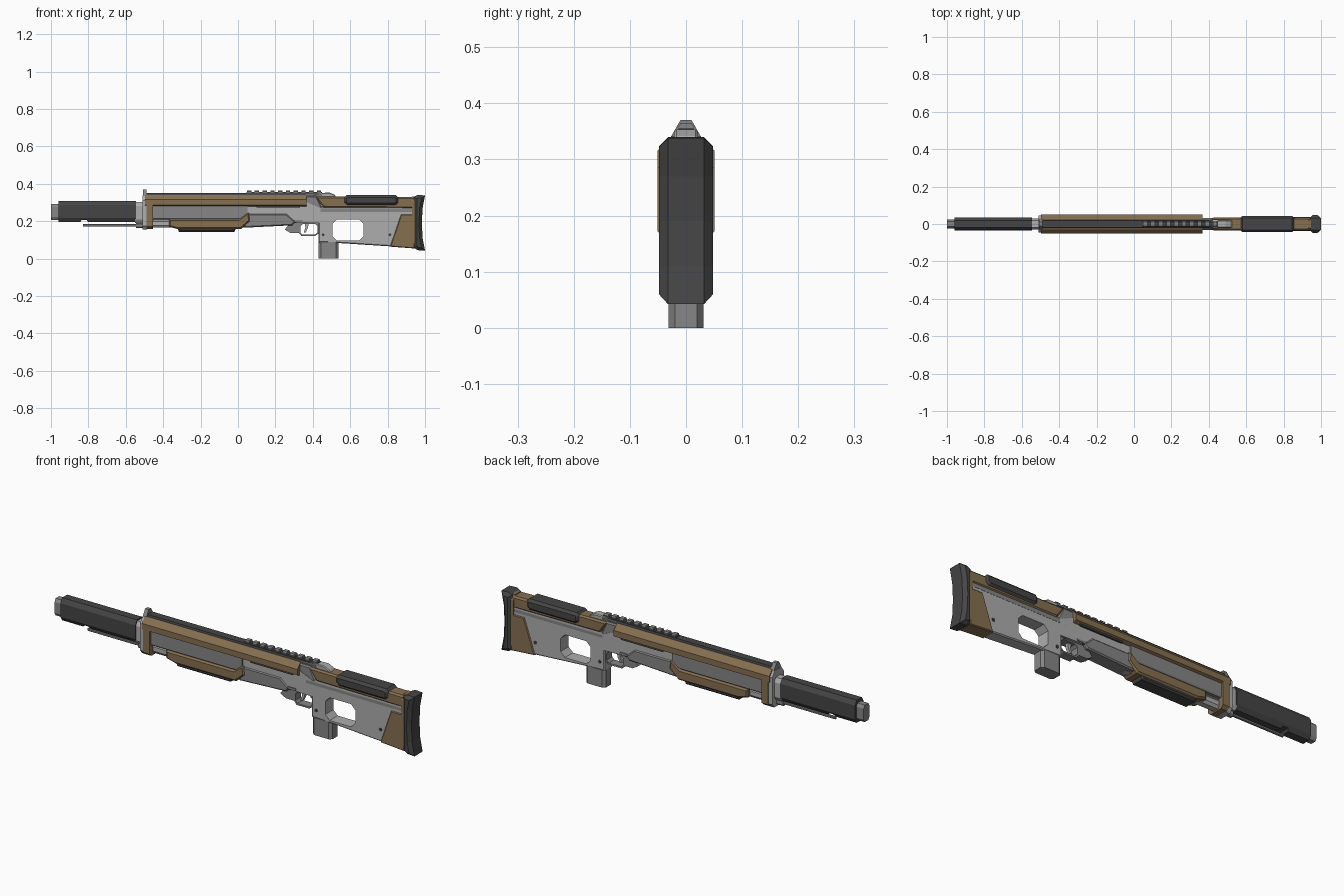
import bpy, bmesh, math
from mathutils import Vector


def material(name, r, g, b):
    m = bpy.data.materials.new(name)
    m.diffuse_color = (r, g, b, 1)
    return m


LIGHT = material("light_grey", 0.42, 0.42, 0.42)
MID = material("mid_grey", 0.24, 0.24, 0.24)
DARK = material("dark_grey", 0.06, 0.06, 0.06)
BROWN = material("brown", 0.24, 0.16, 0.08)


def finish(name, bm, mat):
    bmesh.ops.recalc_face_normals(bm, faces=bm.faces)
    me = bpy.data.meshes.new(name)
    bm.to_mesh(me)
    bm.free()
    me.materials.append(mat)
    ob = bpy.data.objects.new(name, me)
    bpy.context.collection.objects.link(ob)
    return ob


def side(name, pts, half, mat, chamfer=0.0, y=0.0):
    """Side outline (x, z) extruded across y, with chamfered side rims."""
    bm = bmesh.new()
    f = bm.faces.new([bm.verts.new((x, y - half, z)) for x, z in pts])
    ext = bmesh.ops.extrude_face_region(bm, geom=[f])
    new = [v for v in ext["geom"] if isinstance(v, bmesh.types.BMVert)]
    bmesh.ops.translate(bm, verts=new, vec=(0, 2 * half, 0))
    if chamfer:
        rim = [e for e in bm.edges if abs(e.verts[0].co.y - e.verts[1].co.y) < 1e-6]
        bmesh.ops.bevel(bm, geom=rim, offset=chamfer, segments=1, affect='EDGES', profile=0.5)
    return finish(name, bm, mat)


def along(name, half_profile, x0, x1, mat):
    """Mirrored cross-section (y, z), listed top to bottom, run along x."""
    loop = half_profile + [(-y, z) for y, z in reversed(half_profile)]
    bm = bmesh.new()
    f = bm.faces.new([bm.verts.new((x0, y, z)) for y, z in loop])
    ext = bmesh.ops.extrude_face_region(bm, geom=[f])
    new = [v for v in ext["geom"] if isinstance(v, bmesh.types.BMVert)]
    bmesh.ops.translate(bm, verts=new, vec=(x1 - x0, 0, 0))
    return finish(name, bm, mat)


def octa(z0, z1, w, cy, cz):
    return [(w - cy, z1), (w, z1 - cz), (w, z0 + cz), (w - cy, z0)]


def rect(x0, x1, z0, z1):
    return [(x0, z0), (x1, z0), (x1, z1), (x0, z1)]


def oct_rect(x0, x1, z0, z1, c):
    return [(x0 + c, z0), (x1 - c, z0), (x1, z0 + c), (x1, z1 - c),
            (x1 - c, z1), (x0 + c, z1), (x0, z1 - c), (x0, z0 + c)]


def cut(ob, cutter):
    cutter.hide_render = True
    cutter.display_type = 'WIRE'
    mod = ob.modifiers.new("cut", 'BOOLEAN')
    mod.operation = 'DIFFERENCE'
    mod.solver = 'EXACT'
    mod.object = cutter


# Muzzle end
along("muzzle_tip", octa(0.207, 0.292, 0.023, 0.009, 0.015), -1.0, -0.95, MID)
brake = along("muzzle_shroud", octa(0.195, 0.308, 0.034, 0.014, 0.022), -0.96, -0.545, DARK)
cut(brake, side("muzzle_notch_cutter",
                [(-0.855, 0.18), (-0.79, 0.18), (-0.81, 0.207), (-0.835, 0.207)], 0.06, DARK))
along("muzzle_collar", octa(0.19, 0.302, 0.03, 0.012, 0.02), -0.55, -0.505, LIGHT)
along("barrel", octa(0.205, 0.29, 0.026, 0.01, 0.018), -0.545, 0.05, MID)

# Rod below the muzzle
along("cleaning_rod", octa(0.171, 0.184, 0.0065, 0.003, 0.003), -0.83, -0.5, MID)
along("rod_mount", octa(0.163, 0.192, 0.012, 0.005, 0.006), -0.545, -0.5, MID)

# Front plate and sight
along("front_plate", [(0.026, 0.338), (0.046, 0.31), (0.046, 0.175), (0.03, 0.155)], -0.51, -0.487, LIGHT)
along("front_sight", [(0.01, 0.37), (0.03, 0.335)], -0.508, -0.488, MID)

# Upper shroud: brown cover, front leg, inner walls, top strip
along("upper_cover", [(0.024, 0.341), (0.03, 0.339), (0.051, 0.315), (0.051, 0.286), (0.03, 0.276)],
      -0.497, 0.365, BROWN)
along("front_leg", [(0.051, 0.3), (0.051, 0.172), (0.035, 0.158)], -0.49, -0.455, BROWN)
along("side_wall", octa(0.212, 0.29, 0.039, 0.004, 0.006), -0.47, 0.05, MID)
along("top_strip", [(0.019, 0.35), (0.023, 0.337)], -0.488, 0.45, DARK)

# Sight rail with teeth, and the ramp behind it
along("rail_base", [(0.012, 0.355), (0.015, 0.346)], 0.045, 0.45, DARK)
for i in range(10):
    x = 0.048 + i * 0.0415
    along(f"rail_tooth_{i + 1}", [(0.01, 0.364), (0.015, 0.358), (0.013, 0.349)], x, x + 0.023, MID)
side("rear_ramp", [(0.36, 0.325), (0.53, 0.325), (0.515, 0.342), (0.49, 0.353), (0.36, 0.348)], 0.021, LIGHT, 0.004)

# Magazine tube and sliding grip
along("magazine_tube", octa(0.165, 0.212, 0.024, 0.01, 0.013), -0.5, 0.06, LIGHT)
side("slide_grip", [(-0.37, 0.17), (-0.32, 0.157), (0.015, 0.157), (0.065, 0.2), (0.06, 0.243),
                    (0.045, 0.243), (0.005, 0.212), (-0.37, 0.212)], 0.044, BROWN, 0.008)
side("slide_grip_pad", [(-0.325, 0.165), (-0.315, 0.142), (-0.02, 0.142), (-0.01, 0.165)], 0.036, DARK, 0.007)

# Receiver
side("receiver", [(0.04, 0.2), (0.44, 0.19), (0.44, 0.27), (0.37, 0.3), (0.04, 0.3)], 0.033, LIGHT)
side("receiver_lower", [(0.03, 0.165), (0.29, 0.178), (0.31, 0.2), (0.29, 0.212), (0.26, 0.24), (0.05, 0.24)],
     0.038, MID, 0.006)
side("port_cover", [(0.1, 0.274), (0.33, 0.274), (0.345, 0.292), (0.085, 0.292)], 0.042, DARK)
side("receiver_rear", [(0.36, 0.285), (0.4, 0.25), (0.46, 0.25), (0.42, 0.335), (0.36, 0.335)], 0.031, MID, 0.006)

# Trigger group
guard = side("trigger_guard", [(0.25, 0.155), (0.28, 0.137), (0.325, 0.137), (0.34, 0.12), (0.41, 0.12),
                               (0.44, 0.14), (0.44, 0.205), (0.28, 0.205), (0.29, 0.18), (0.265, 0.175)],
             0.022, MID)
cut(guard, side("guard_hole_cutter", oct_rect(0.333, 0.424, 0.128, 0.185, 0.012), 0.08, MID))
side("trigger", [(0.358, 0.19), (0.378, 0.19), (0.374, 0.165), (0.362, 0.14), (0.352, 0.14), (0.36, 0.165)],
     0.008, LIGHT)

# Stock body with thumb hole
stock = side("stock_body", [(0.4, 0.19), (0.43, 0.19), (0.43, 0.087), (0.54, 0.083), (0.945, 0.057),
                            (0.945, 0.255), (0.4, 0.255)], 0.032, LIGHT, 0.005)
cut(stock, side("thumb_hole_cutter", oct_rect(0.506, 0.672, 0.096, 0.21, 0.024), 0.1, LIGHT))
along("stock_band", [(0.025, 0.28), (0.033, 0.265), (0.033, 0.25)], 0.4, 0.945, MID)
grip = along("pistol_grip", octa(0.0, 0.1, 0.031, 0, 0), 0.43, 0.537, MID)
bpy.data.objects.remove(grip)

# Pistol grip: octagonal column
bm = bmesh.new()
base = bm.faces.new([bm.verts.new((x, y, 0)) for x, y in
                     [(0.443, -0.031), (0.524, -0.031), (0.538, -0.02), (0.538, 0.02),
                      (0.524, 0.031), (0.443, 0.031), (0.43, 0.02), (0.43, -0.02)]])
ext = bmesh.ops.extrude_face_region(bm, geom=[base])
bmesh.ops.translate(bm, vec=(0, 0, 0.088),
                    verts=[v for v in ext["geom"] if isinstance(v, bmesh.types.BMVert)])
finish("pistol_grip", bm, MID)

# Brown stock parts, cheek pad and butt pad
side("stock_top", [(0.41, 0.333), (0.455, 0.272), (0.945, 0.268), (0.945, 0.328)], 0.034, BROWN, 0.008)
side("stock_heel", [(0.813, 0.064), (0.945, 0.054), (0.945, 0.237), (0.872, 0.237)], 0.0365, BROWN, 0.004)
along("stock_rear_collar", octa(0.055, 0.333, 0.037, 0.015, 0.025), 0.93, 0.95, BROWN)
side("cheek_pad", [(0.568, 0.298), (0.585, 0.284), (0.842, 0.284), (0.857, 0.298), (0.857, 0.328),
                   (0.845, 0.339), (0.58, 0.339), (0.568, 0.328)], 0.044, DARK, 0.012)
side("butt_pad", [(0.94, 0.058), (0.96, 0.045), (1.0, 0.042), (0.987, 0.11), (0.983, 0.19), (0.987, 0.27),
                  (1.0, 0.338), (0.96, 0.34), (0.94, 0.33)], 0.048, DARK, 0.016)

# Screws and selector on both sides
for s, tag in ((-1, "front"), (1, "back")):
    for i, (x, z, r) in enumerate([(0.455, 0.127, 0.008), (0.812, 0.127, 0.008), (0.31, 0.198, 0.008)]):
        pts = [(x + r * math.cos(a * math.pi / 4), z + r * math.sin(a * math.pi / 4)) for a in range(8)]
        side(f"screw_{tag}_{i + 1}", pts, 0.003, DARK, y=s * 0.033)
    side(f"selector_{tag}", rect(0.3, 0.345, 0.197, 0.207), 0.003, MID, y=s * 0.034)
